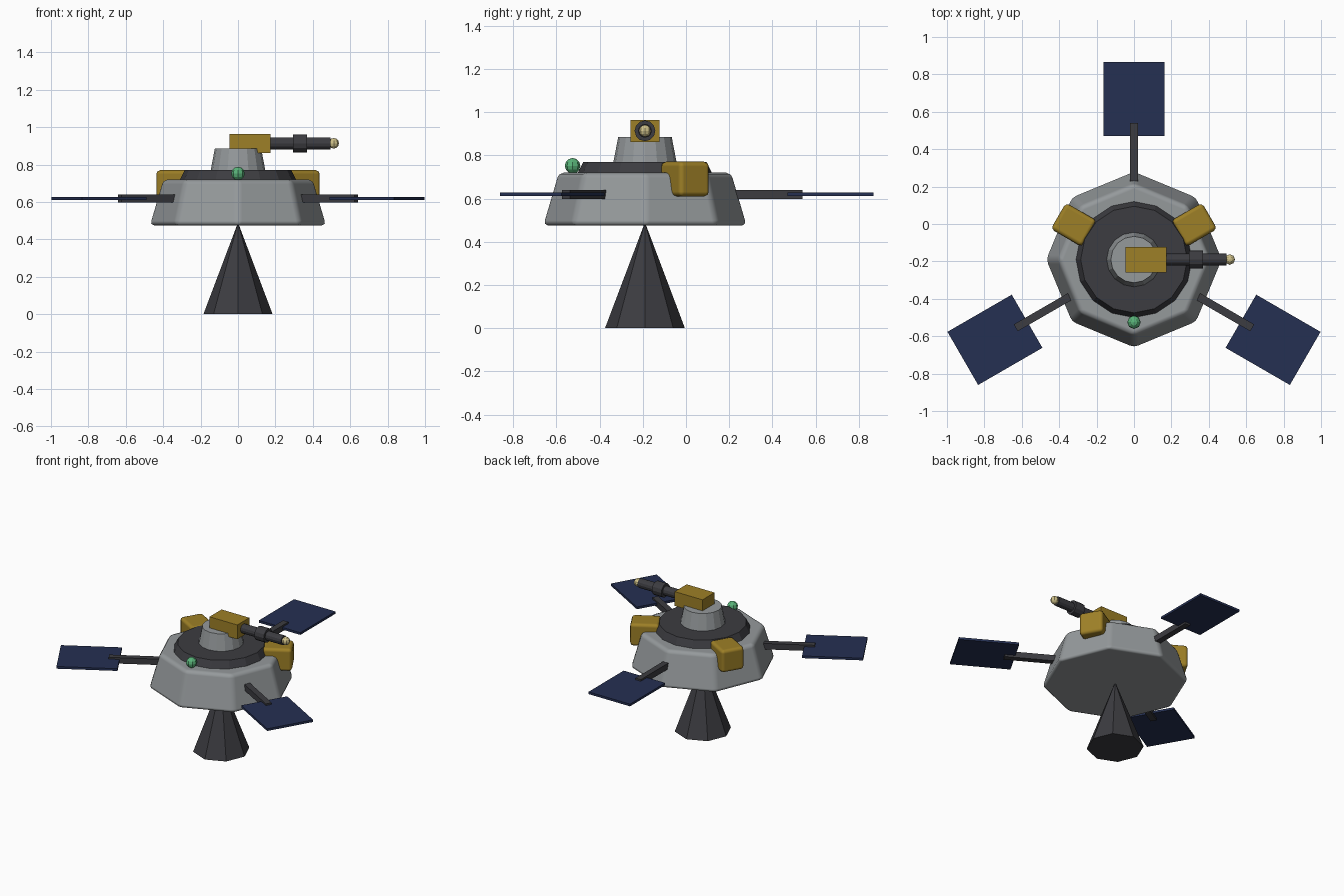
import bpy, bmesh, math
from mathutils import Matrix, Vector

if "Cube" in bpy.data.objects:
    bpy.data.objects.remove(bpy.data.objects["Cube"])

CY = -0.19  # hull axis sits at x=0, y=CY


def mat(name, c):
    m = bpy.data.materials.new(name)
    m.diffuse_color = (*c, 1)
    m.use_nodes = True
    m.node_tree.nodes["Principled BSDF"].inputs["Base Color"].default_value = m.diffuse_color
    return m


GREY = mat("hull_grey", (0.30, 0.32, 0.33))
DARK = mat("dark_metal", (0.045, 0.045, 0.052))
GOLD = mat("gold", (0.34, 0.215, 0.02))
NAVY = mat("panel_navy", (0.018, 0.029, 0.085))
GREEN = mat("beacon_green", (0.10, 0.45, 0.19))
PALE = mat("pale_brass", (0.62, 0.53, 0.25))


def finish(name, bm, material, matrix, bevel=0):
    mesh = bpy.data.meshes.new(name)
    bm.transform(matrix)
    bmesh.ops.recalc_face_normals(bm, faces=bm.faces)
    bm.to_mesh(mesh)
    bm.free()
    mesh.materials.append(material)
    ob = bpy.data.objects.new(name, mesh)
    bpy.context.collection.objects.link(ob)
    if bevel:
        for p in mesh.polygons:
            p.use_smooth = True
        b = ob.modifiers.new("bevel", 'BEVEL')
        b.width = bevel
        b.segments = 2
        b.harden_normals = True
    return ob


def frustum(name, sides, r1, r2, z1, z2, material, bevel=0, matrix=None):
    """Cone section along z on the hull axis, or placed by matrix."""
    bm = bmesh.new()
    bmesh.ops.create_cone(bm, cap_ends=True, segments=sides,
                          radius1=r1, radius2=r2, depth=z2 - z1)
    bmesh.ops.translate(bm, verts=bm.verts, vec=(0, 0, (z1 + z2) / 2))
    return finish(name, bm, material, matrix or Matrix.Translation((0, CY, 0)), bevel)


def box(name, lo, hi, material, angle=0, bevel=0):
    """Box given in hull-axis coordinates, swung round the axis by angle."""
    lo, hi = Vector(lo), Vector(hi)
    bm = bmesh.new()
    bmesh.ops.create_cube(bm, size=1)
    m = (Matrix.Translation((0, CY, 0)) @ Matrix.Rotation(math.radians(angle), 4, 'Z')
         @ Matrix.Translation((lo + hi) / 2) @ Matrix.Diagonal((*(hi - lo), 1)))
    return finish(name, bm, material, m, bevel)


def ball(name, centre, r, material):
    bm = bmesh.new()
    bmesh.ops.create_uvsphere(bm, u_segments=8, v_segments=6, radius=r)
    return finish(name, bm, material, Matrix.Translation(centre))


# engine nozzle, hull, collar and turret base
frustum("engine_nozzle", 8, 0.185, 0.0, 0.0, 0.49, DARK)
frustum("hull", 8, 0.476, 0.404, 0.475, 0.72, GREY, bevel=0.025)
frustum("collar", 16, 0.32, 0.285, 0.70, 0.77, DARK)
frustum("turret_base", 16, 0.147, 0.124, 0.765, 0.885, GREY)

# turret head with barrel pointing along +x
box("turret_head", (-0.045, -0.068, 0.862), (0.175, 0.068, 0.964), GOLD)
along_x = Matrix.Translation((0, CY, 0.914)) @ Matrix.Rotation(math.pi / 2, 4, 'Y')
frustum("barrel", 12, 0.032, 0.032, 0.15, 0.495, DARK, matrix=along_x)
frustum("barrel_sleeve", 12, 0.048, 0.048, 0.295, 0.37, DARK, matrix=along_x)
ball("barrel_tip", (0.512, CY, 0.914), 0.028, PALE)

# beacon on the front of the hull
ball("beacon", (0, -0.525, 0.752), 0.036, GREEN)

# three solar panels on arms
for i, a in enumerate((90, 210, 330)):
    box(f"panel_arm_{i + 1}", (0.33, -0.021, 0.598), (0.73, 0.021, 0.64), DARK, a)
    box(f"solar_panel_{i + 1}", (0.66, -0.164, 0.612), (1.057, 0.164, 0.628), NAVY, a)

# two rounded side pods
for side, a in (("right", 30), ("left", 150)):
    box(f"{side}_pod", (0.275, -0.081, 0.61), (0.467, 0.081, 0.771), GOLD, a, bevel=0.022)
